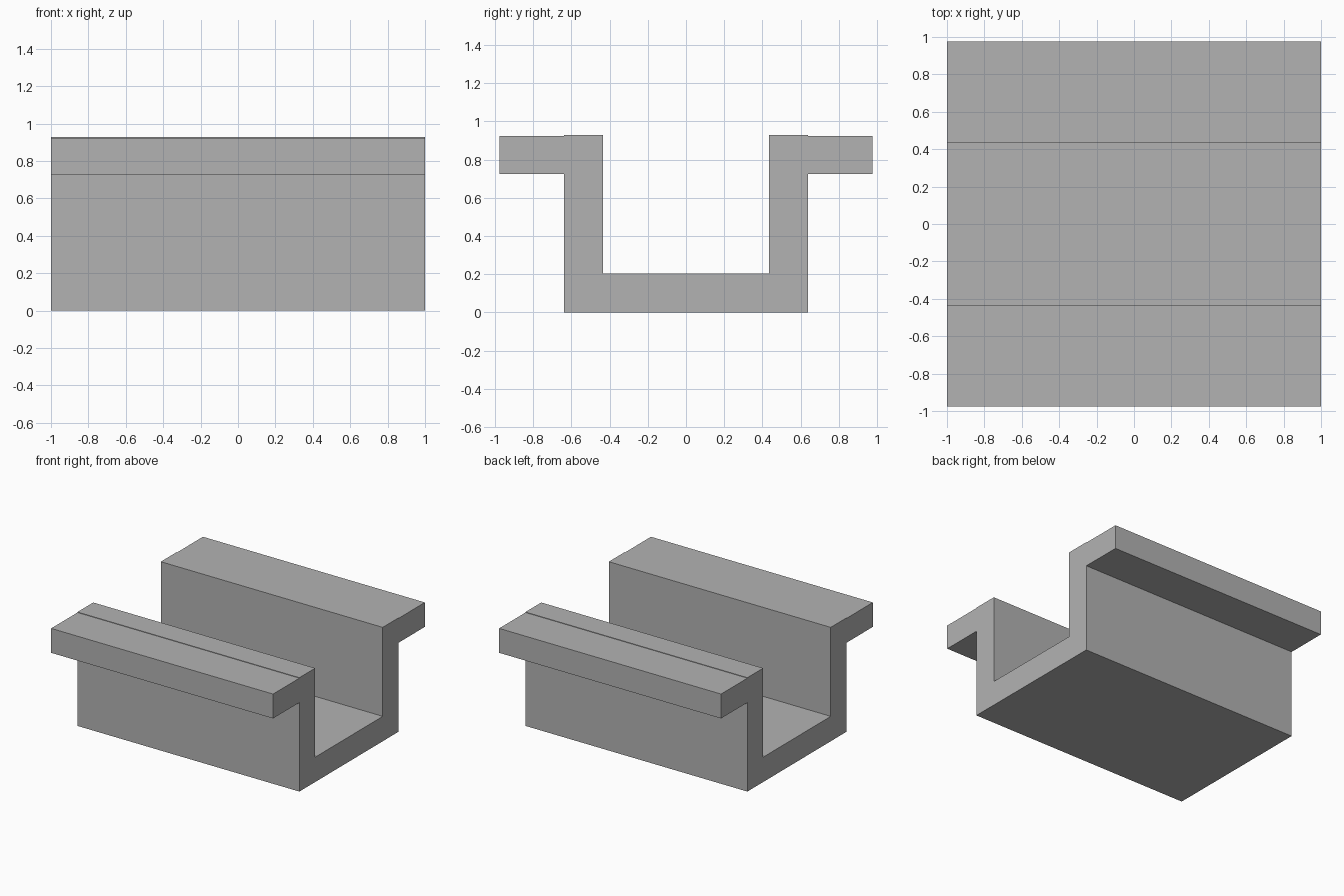
import bpy
import bmesh

cube = bpy.data.objects.get("Cube")
if cube:
    bpy.data.objects.remove(cube, do_unlink=True)

# Single plain grey
grey = bpy.data.materials.new("plain_grey")
grey.use_nodes = True
colour = (0.45, 0.45, 0.45, 1)
grey.diffuse_color = colour
grey.node_tree.nodes["Principled BSDF"].inputs["Base Color"].default_value = colour

# Channel dimensions
half_length = 1.0
inner, outer, rim = 0.435, 0.638, 0.977
floor_top, flange_under, flange_top, wall_top = 0.203, 0.725, 0.924, 0.928

# Half cross-section (y, z), from the trough floor round to the underside
half = [
    (inner, floor_top), (inner, wall_top),
    (outer, wall_top), (outer, flange_top),
    (rim, flange_top), (rim, flange_under),
    (outer, flange_under), (outer, 0),
]
profile = half + [(-y, z) for y, z in reversed(half)]

# Extrude the mirrored section along x
bm = bmesh.new()
face = bm.faces.new([bm.verts.new((-half_length, y, z)) for y, z in profile])
result = bmesh.ops.extrude_face_region(bm, geom=[face], use_keep_orig=True)
moved = [v for v in result["geom"] if isinstance(v, bmesh.types.BMVert)]
bmesh.ops.translate(bm, verts=moved, vec=(2 * half_length, 0, 0))
bmesh.ops.recalc_face_normals(bm, faces=bm.faces)

mesh = bpy.data.meshes.new("flanged_channel")
bm.to_mesh(mesh)
bm.free()
mesh.materials.append(grey)
channel = bpy.data.objects.new("flanged_channel", mesh)
bpy.context.collection.objects.link(channel)
